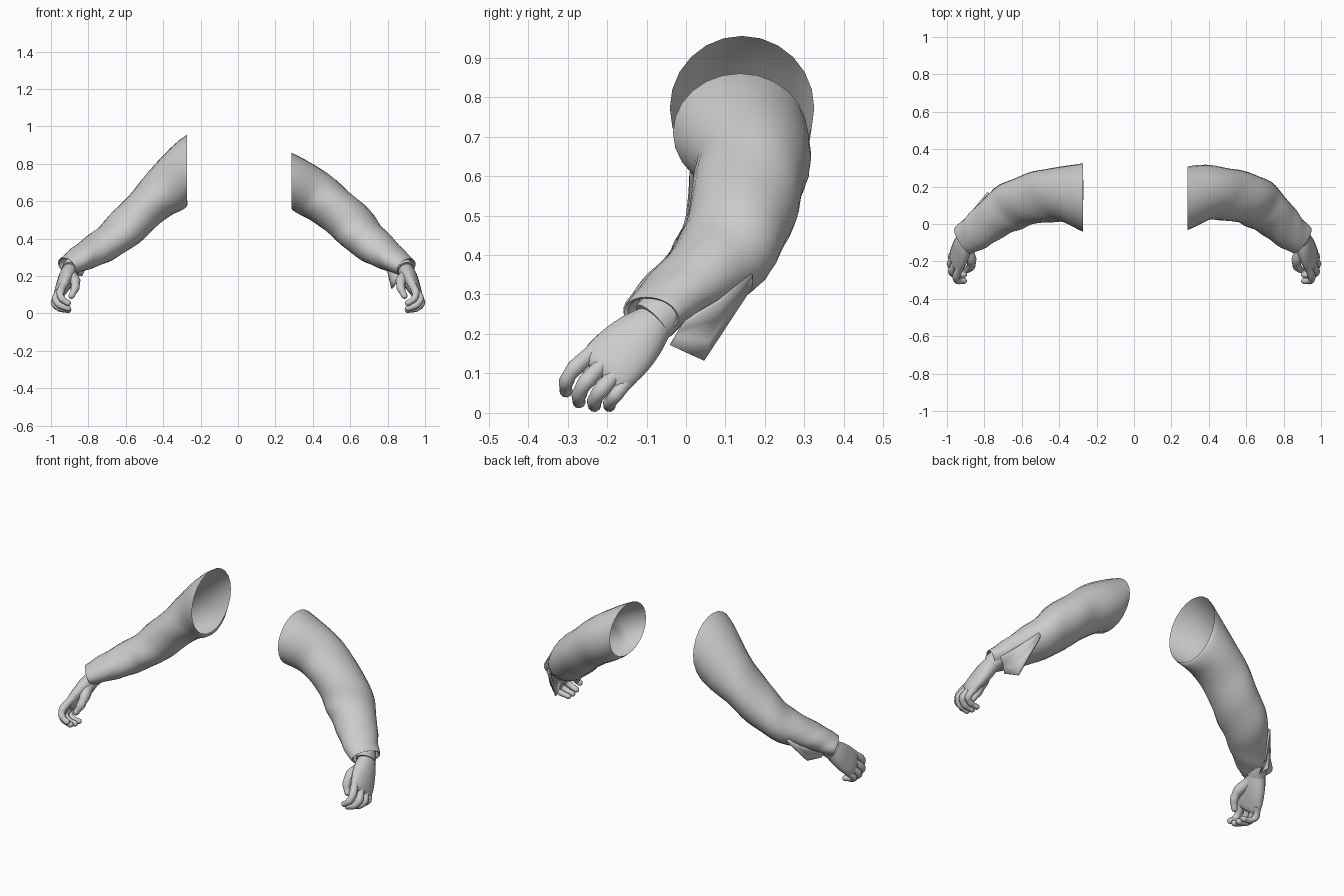
import bpy, bmesh, math
from mathutils import Vector

if "Cube" in bpy.data.objects:
    bpy.data.objects.remove(bpy.data.objects["Cube"])

GREY = bpy.data.materials.new("light grey")
GREY.diffuse_color = (0.6, 0.6, 0.6, 1)
GREY.use_nodes = True
GREY.node_tree.nodes["Principled BSDF"].inputs["Base Color"].default_value = GREY.diffuse_color


def finish(name, bm, sx, angle=50):
    """Mirror to the wanted side, turn into a shaded object."""
    for v in bm.verts:
        v.co.x *= sx
    bmesh.ops.recalc_face_normals(bm, faces=bm.faces)
    me = bpy.data.meshes.new(name)
    bm.to_mesh(me)
    bm.free()
    me.materials.append(GREY)
    ob = bpy.data.objects.new(name, me)
    bpy.context.collection.objects.link(ob)
    bpy.ops.object.select_all(action='DESELECT')
    ob.select_set(True)
    bpy.context.view_layer.objects.active = ob
    bpy.ops.object.shade_smooth_by_angle(angle=math.radians(angle))
    return ob


def smooth_path(st, n):
    """Catmull-Rom interpolation of (x, y, z, half width, half height) stations."""
    out = []
    for i in range(len(st) - 1):
        p = [st[max(i - 1, 0)], st[i], st[i + 1], st[min(i + 2, len(st) - 1)]]
        for k in range(n):
            t = k / n
            out.append([0.5 * (2 * b + (c - a) * t + (2 * a - 5 * b + 4 * c - d) * t * t
                               + (3 * b - a - 3 * c + d) * t ** 3) for a, b, c, d in zip(*p)])
    return out + [list(st[-1])]


def loft(st, segs, across=None, start=None, wrinkle=None, caps=(False, False)):
    """Skin elliptical rings along the stations."""
    bm = bmesh.new()
    rings = []
    for i, s in enumerate(st):
        c = Vector(s[:3])
        d = Vector(st[min(i + 1, len(st) - 1)][:3]) - Vector(st[max(i - 1, 0)][:3])
        if start and i < 6:                     # ease from the flat shoulder cut
            d = d.normalized().lerp(Vector(start), 1 - i / 6)
        d.normalize()
        a = Vector(across) if across else Vector((0, 0, 1)).cross(d)
        a = (a - d * a.dot(d)).normalized()
        b = d.cross(a)
        ring = []
        for k in range(segs):
            t = 2 * math.pi * k / segs
            f = 1 + (wrinkle(i / (len(st) - 1), t) if wrinkle else 0)
            ring.append(bm.verts.new(c + (a * math.cos(t) * s[3] + b * math.sin(t) * s[4]) * f))
        rings.append(ring)
    for r, q in zip(rings, rings[1:]):
        for k in range(segs):
            bm.faces.new((r[k], r[(k + 1) % segs], q[(k + 1) % segs], q[k]))
    for on, r in zip(caps, (rings[0], rings[-1])):
        if on:
            bm.faces.new(r)
    return bm, rings


ACROSS = (0.3, 0.7, -0.63)      # direction over the knuckles, index to little finger


def digit(name, pts, r0, r1, sx):
    """Finger with slight knuckle swellings and a rounded tip."""
    n = len(pts) - 1
    st = smooth_path([(*p, r0 + (r1 - r0) * i / n, r0 + (r1 - r0) * i / n)
                      for i, p in enumerate(pts)], 4)
    for i, s in enumerate(st):
        swell = 1 + 0.06 * math.cos(2 * math.pi * i / 4)
        s[3] *= swell
        s[4] *= swell
    end = Vector(st[-1][:3])
    d = (end - Vector(st[-2][:3])).normalized()
    r = st[-1][3]
    for k in (30, 60, 82):
        q, w = math.radians(k), r * math.cos(math.radians(k))
        st.append([*(end + d * r * math.sin(q)), w, w])
    bm, _ = loft(st, 10, across=ACROSS, caps=(True, True))
    finish(name, bm, sx)


def folds(t, a):
    """Cloth folds, strongest at the elbow and above the cuff."""
    elbow = math.exp(-((t - 0.55) / 0.13) ** 2)
    fore = math.exp(-((t - 0.85) / 0.12) ** 2)
    upper = math.exp(-((t - 0.25) / 0.12) ** 2)
    return (0.045 * elbow * math.sin(26 * t + 2 * a) + 0.03 * fore * math.sin(34 * t - 3 * a)
            + 0.025 * upper * math.sin(20 * t + 3 * a))


def sleeve(name, st, sx):
    bm, rings = loft(smooth_path(st, 4), 24, start=(1, 0, 0), wrinkle=folds)
    # hem rolled inwards, then the lining
    prev = rings[-1]
    mid = sum((v.co for v in prev), Vector()) / len(prev)
    back = (Vector(st[-2][:3]) - Vector(st[-1][:3])).normalized()
    for scale, depth in ((0.96, -0.01), (0.86, -0.006), (0.8, 0.04)):
        ring = [bm.verts.new(mid + (v.co - mid) * scale + back * depth) for v in rings[-1]]
        for k in range(len(ring)):
            j = (k + 1) % len(ring)
            bm.faces.new((prev[k], prev[j], ring[j], ring[k]))
        prev = ring
    finish(name, bm, sx)


def cuff_flap(name, drop, sx):
    """Loose cloth corner hanging from the slit at the back of the cuff."""
    top = [(.785, .165, .352), (.85, .085, .285), (.908, 0, .235)]
    low = [(.782, .168, .32), (.823, .045, .133), (.848, -.04, .172)]
    bm = bmesh.new()
    rows = []
    for k in range(4):
        t = k / 3
        row = []
        for p, q in zip(top, low):
            v = Vector(p).lerp(Vector(q), t * drop)
            v.x -= 0.008 * math.sin(math.pi * t)
            row.append(bm.verts.new(v))
        rows.append(row)
    for r, q in zip(rows, rows[1:]):
        for k in range(2):
            bm.faces.new((r[k], r[k + 1], q[k + 1], q[k]))
    ob = finish(name, bm, sx)
    mod = ob.modifiers.new("thickness", 'SOLIDIFY')
    mod.thickness = 0.008
    mod.offset = 0


def hand(side, sx):
    # wrist and palm
    palm = [(.872, -.035, .262, .045, .036), (.895, -.073, .233, .05, .042),
            (.912, -.11, .2, .068, .045), (.927, -.147, .165, .079, .041),
            (.944, -.183, .13, .081, .034), (.954, -.206, .106, .074, .026),
            (.958, -.217, .095, .06, .014)]
    bm, _ = loft(smooth_path(palm, 3), 18, across=ACROSS, caps=(True, True))
    finish(side + "_palm", bm, sx)
    # inner shirt band around the wrist
    band = [(.872, -.045, .268, .058, .046), (.894, -.078, .238, .06, .049),
            (.898, -.086, .231, .058, .047), (.898, -.086, .231, .045, .035)]
    bm, _ = loft(band, 20, across=ACROSS)
    finish(side + "_wrist_band", bm, sx)
    # fingers and thumb
    digits = {
        "index_finger": [(.925, -.222, .165), (.95, -.28, .115), (.942, -.303, .08), (.91, -.304, .056)],
        "middle_finger": [(.944, -.197, .135), (.974, -.252, .08), (.953, -.271, .045), (.91, -.271, .028)],
        "ring_finger": [(.955, -.167, .108), (.98, -.215, .058), (.955, -.232, .03), (.908, -.232, .019)],
        "little_finger": [(.958, -.142, .088), (.977, -.177, .046), (.949, -.193, .025), (.908, -.194, .018)]}
    for n, pts in digits.items():
        little = n == "little_finger"
        digit(side + "_" + n, pts, 0.019 if little else 0.023, 0.015 if little else 0.016, sx)
    digit(side + "_thumb", [(.895, -.125, .205), (.872, -.188, .175), (.872, -.228, .133), (.89, -.246, .095)],
          0.034, 0.016, sx)


# sleeve stations from the shoulder cut to the cuff
right = [(.285, .137, .71, .17, .15), (.395, .17, .645, .147, .135), (.50, .158, .572, .14, .122),
         (.60, .137, .487, .137, .118), (.68, .096, .40, .13, .108), (.757, .03, .34, .114, .09),
         (.83, -.038, .29, .098, .07), (.893, -.083, .252, .085, .053)]
left = [(.274, .142, .772, .183, .183), (.375, .16, .672, .15, .142), (.48, .15, .578, .142, .113),
        (.58, .125, .478, .134, .107), (.68, .08, .39, .126, .095), (.768, .015, .335, .11, .081),
        (.845, -.044, .292, .097, .068), (.908, -.085, .257, .084, .052)]

for side, sx, st, drop in (("right", 1, right, 1), ("left", -1, left, 0.55)):
    sleeve(side + "_sleeve", st, sx)
    cuff_flap(side + "_cuff_flap", drop, sx)
    hand(side, sx)
